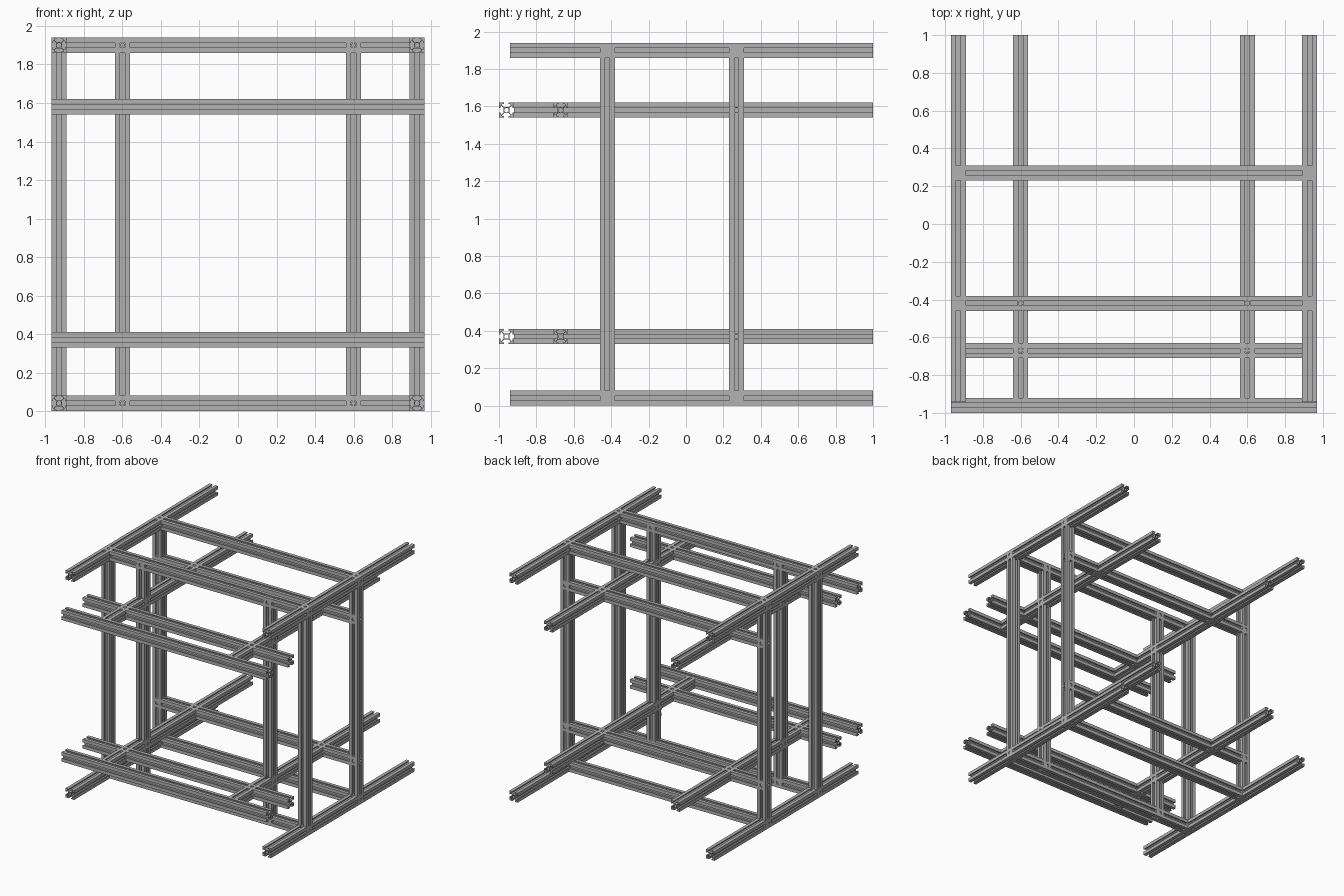
import bpy, bmesh, math
from mathutils import Matrix, Vector

if "Cube" in bpy.data.objects:
    bpy.data.objects.remove(bpy.data.objects["Cube"], do_unlink=True)

# Bare aluminium
metal = bpy.data.materials.new("aluminium_grey")
metal.use_nodes = True
GREY = (0.45, 0.45, 0.45, 1)
metal.diffuse_color = GREY
metal.node_tree.nodes["Principled BSDF"].inputs["Base Color"].default_value = GREY

HALF, HOLE = 0.04, 0.012
# One quarter of the slotted section, turned four times about the centre
QUARTER = [(0.013, 0.016), (0.023, 0.026), (0.023, 0.032), (0.012, 0.032), (0.012, HALF),
           (HALF, HALF), (HALF, 0.012), (0.032, 0.012), (0.032, 0.023), (0.026, 0.023), (0.016, 0.013)]
# Turns the local z axis onto the named axis
TURN = {"x": Matrix.Rotation(math.pi / 2, 4, "Y"),
        "y": Matrix.Rotation(-math.pi / 2, 4, "X"),
        "z": Matrix.Identity(4)}


def finish(name, bm, axis, centre):
    mesh = bpy.data.meshes.new(name)
    bmesh.ops.recalc_face_normals(bm, faces=bm.faces)
    bm.to_mesh(mesh)
    bm.free()
    mesh.materials.append(metal)
    obj = bpy.data.objects.new(name, mesh)
    obj.matrix_world = Matrix.Translation(centre) @ TURN[axis]
    bpy.context.collection.objects.link(obj)


def add_loop(bm, points):
    verts = [bm.verts.new((x, y, 0)) for x, y in points]
    return [bm.edges.new((v, verts[i - 1])) for i, v in enumerate(verts)]


beams = []


def beam(name, axis, centre, start, end):
    """Slotted hollow beam along an axis; centre gives the two other coordinates."""
    bm = bmesh.new()
    outline = []
    for turn in range(4):
        spin = Matrix.Rotation(-turn * math.pi / 2, 2)
        outline += [spin @ Vector(p) for p in QUARTER]
    circle = [(HOLE * math.cos(a * math.pi / 8), HOLE * math.sin(a * math.pi / 8)) for a in range(16)]
    edges = add_loop(bm, outline) + add_loop(bm, circle)
    bmesh.ops.triangle_fill(bm, edges=edges, use_beauty=True)
    out = bmesh.ops.extrude_face_region(bm, geom=bm.faces[:])
    top = [g for g in out["geom"] if isinstance(g, bmesh.types.BMVert)]
    bmesh.ops.translate(bm, verts=top, vec=(0, 0, end - start))
    origin = list(centre)
    origin.insert("xyz".index(axis), start)
    finish(name, bm, axis, origin)
    beams.append(("xyz".index(axis), origin, end - start))


SIDE, INNER = 0.93, 0.6
FRONT, BACK = -0.42, 0.27
LEVELS = {"bottom": 0.04, "lower": 0.37, "upper": 1.58, "top": 1.90}

# Uprights and the beams that run front to back
for side, s in (("left", 1), ("right", -1)):
    beam(f"{side}_front_post", "z", (s * SIDE, FRONT), 0, 1.94)
    beam(f"{side}_back_post", "z", (s * SIDE, BACK), 0, 1.94)
    beam(f"{side}_inner_post", "z", (s * INNER, FRONT), 0, 1.94)
    for level in ("bottom", "top"):
        beam(f"{side}_{level}_rail", "y", (s * SIDE, LEVELS[level]), -0.94, 1)
    for level in ("lower", "upper"):
        beam(f"{side}_{level}_inner_rail", "y", (s * INNER, LEVELS[level]), -0.92, 1)

# Beams that run side to side
for level, z in LEVELS.items():
    rows = {"back": BACK}
    if level in ("bottom", "top"):
        rows["front"] = FRONT
    else:
        rows.update(middle=-0.67, outer=-0.96)
    for row, y in rows.items():
        beam(f"{level}_{row}_crossbar", "x", (y, z), -0.97, 0.97)

# A fixing pin through every joint, square to the two beams that meet there
joints = set()
for i, (a, pa, la) in enumerate(beams):
    for b, pb, lb in beams[:i]:
        k = 3 - a - b
        if a == b or abs(pa[k] - pb[k]) > 0.001:
            continue
        if 0 < pb[a] - pa[a] < la and 0 < pa[b] - pb[b] < lb:
            joint = [0, 0, 0]
            joint[a], joint[b], joint[k] = pb[a], pa[b], pa[k]
            joints.add((k, tuple(joint)))
for k, joint in sorted(joints):
    bm = bmesh.new()
    bmesh.ops.create_cone(bm, cap_ends=True, segments=16, radius1=HOLE, radius2=HOLE, depth=0.07)
    finish("joint_pin", bm, "xyz"[k], joint)
